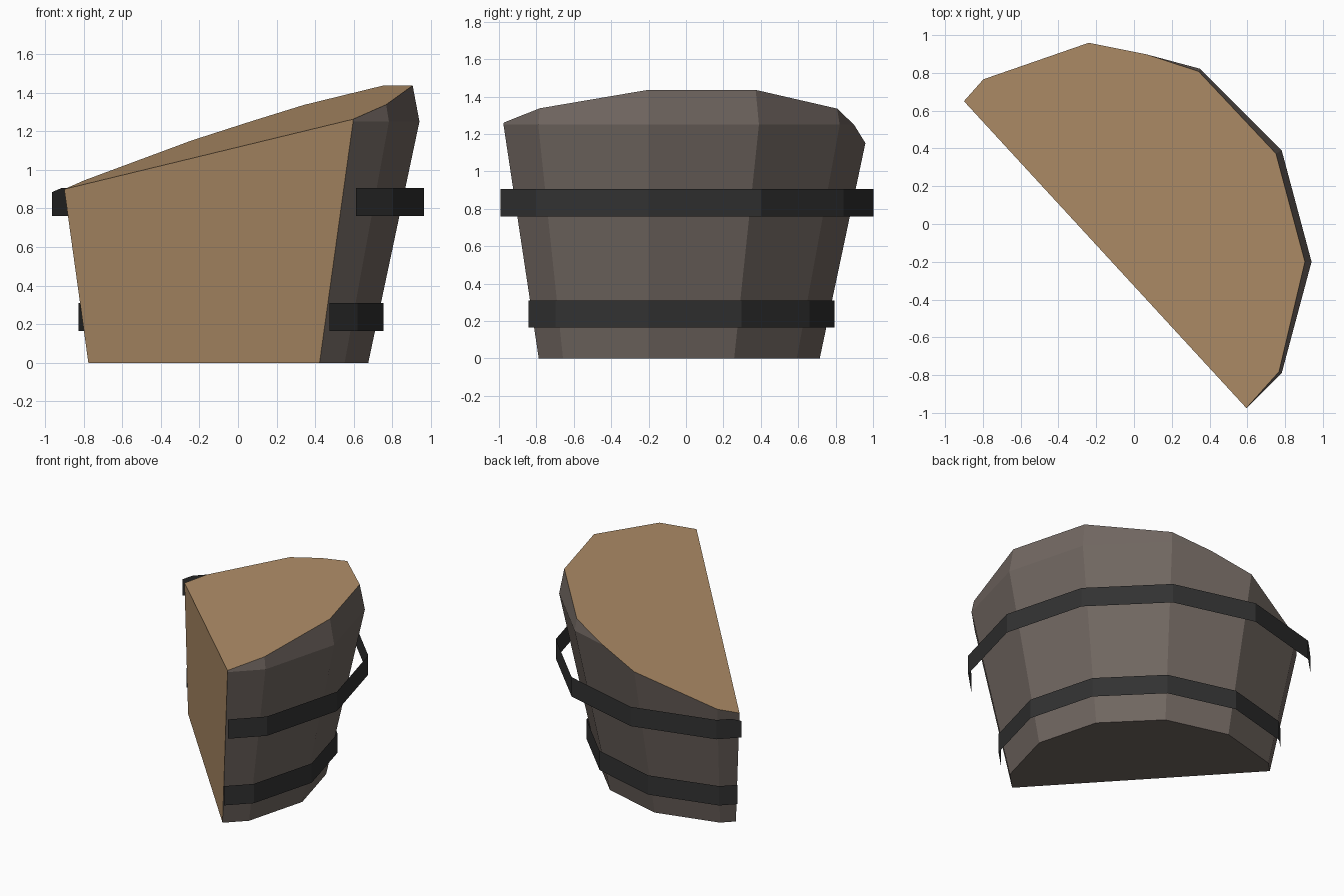
import bpy, bmesh, math
from mathutils import Vector

if "Cube" in bpy.data.objects:
    bpy.data.objects.remove(bpy.data.objects["Cube"])

SIDES = 12
AXIS = Vector((-0.24, -0.2, 0))
# Two cutting planes (point, outward normal): vertical split and sloping top
SPLIT = (Vector((0.6, -0.98, 0)), Vector((-1.63, -1.5, 0)).normalized())
SLOPE = (Vector((0, 0, 1.147)), Vector((-0.34, -0.09, 1)).normalized())


def material(name, color):
    mat = bpy.data.materials.new(name)
    mat.use_nodes = True
    mat.diffuse_color = (*color, 1)
    mat.node_tree.nodes["Principled BSDF"].inputs["Base Color"].default_value = (*color, 1)
    return mat


bark = material("dark brown wood", (0.165, 0.136, 0.12))
cut_wood = material("tan cut wood", (0.434, 0.271, 0.138))
iron = material("black iron", (0.031, 0.031, 0.031))


def loft(bm, profile):
    """Stack twelve-sided rings of (radius, height) and join them with quads."""
    rings = []
    for radius, z in profile:
        rings.append([bm.verts.new(AXIS + Vector((
            radius * math.cos(math.tau * i / SIDES),
            radius * math.sin(math.tau * i / SIDES), z))) for i in range(SIDES)])
    for low, high in zip(rings, rings[1:]):
        for i in range(SIDES):
            j = (i + 1) % SIDES
            bm.faces.new((low[i], low[j], high[j], high[i]))
    return rings


def trim(bm, plane, cap):
    """Cut away everything outside the plane, optionally capping with cut wood."""
    cut = bmesh.ops.bisect_plane(
        bm, geom=bm.verts[:] + bm.edges[:] + bm.faces[:], dist=1e-5,
        plane_co=plane[0], plane_no=plane[1], clear_outer=True)
    if cap:
        edges = [e for e in cut["geom_cut"] if isinstance(e, bmesh.types.BMEdge)]
        for face in bmesh.ops.edgeloop_fill(bm, edges=edges)["faces"]:
            face.material_index = 1


def finish(bm, name, mats):
    bmesh.ops.recalc_face_normals(bm, faces=bm.faces[:])
    mesh = bpy.data.meshes.new(name)
    bm.to_mesh(mesh)
    bm.free()
    for mat in mats:
        mesh.materials.append(mat)
    bpy.context.collection.objects.link(bpy.data.objects.new(name, mesh))


# Solid half barrel, widest near the top
bm = bmesh.new()
rings = loft(bm, [(0.915, 0), (1.18, 1.25), (1.114, 1.6)])
bm.faces.new(rings[0][::-1])
bm.faces.new(rings[-1])
trim(bm, SPLIT, True)
trim(bm, SLOPE, True)
finish(bm, "barrel_body", [bark, cut_wood])

# Thin sheet hoops standing off the barrel wall
for name, radius, low, high in (("upper_hoop", 1.203, 0.76, 0.905),
                                ("lower_hoop", 0.993, 0.165, 0.31)):
    bm = bmesh.new()
    loft(bm, [(radius, low), (radius, high)])
    trim(bm, SPLIT, False)
    trim(bm, SLOPE, False)
    finish(bm, name, [iron])
